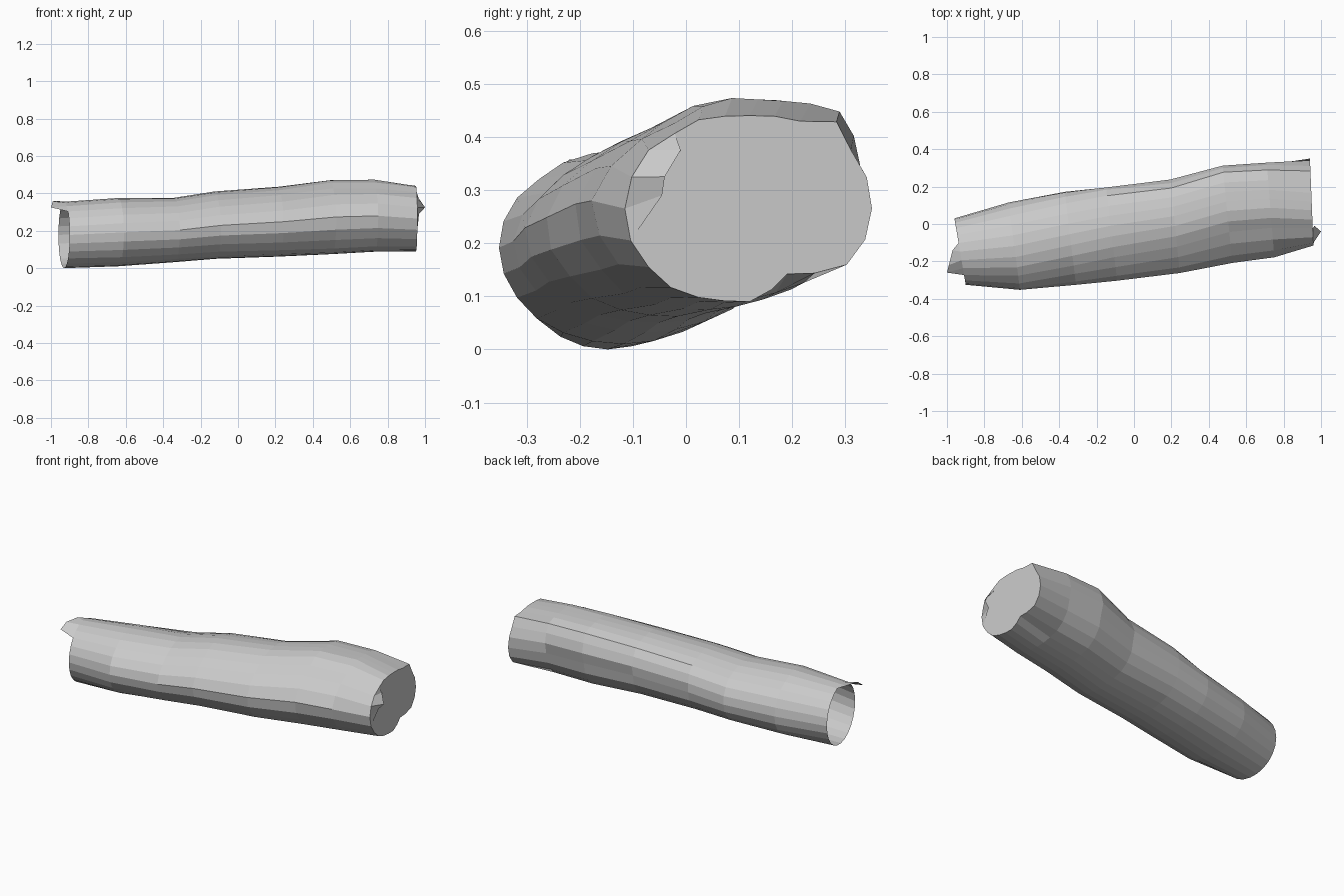
import bpy, bmesh, math, random

if "Cube" in bpy.data.objects:
    bpy.data.objects.remove(bpy.data.objects["Cube"])

random.seed(4)
N = 24

bark = bpy.data.materials.new("weathered_grey")
bark.diffuse_color = (0.59, 0.59, 0.59, 1)
bark.use_nodes = True
bark.node_tree.nodes["Principled BSDF"].inputs["Base Color"].default_value = bark.diffuse_color

# Radii every 15 degrees from +y towards +z: broken end, then trunk
END = [.23, .228, .22, .231, .19, .18, .175, .18, .193, .2, .22, .23,
       .235, .232, .22, .21, .193, .18, .175, .158, .142, .172, .211, .225]
TRUNK = END[:]
TRUNK[3] = .215
TRUNK[8:11] = [.186, .19, .21]
TRUNK[19:23] = [.176, .183, .2, .213]

# Rings along the log: x, y min, y max, z min, z max, shear, upper lean
RINGS = [(-.93, -.325, .03, .0, .355, -.17, 0),
         (-.64, -.352, .115, .01, .375, -.13, 0),
         (-.34, -.325, .172, .032, .376, -.12, .1),
         (-.12, -.303, .195, .05, .41, -.12, .2),
         (.22, -.262, .238, .062, .435, -.10, .3),
         (.50, -.208, .312, .075, .47, -.10, .4),
         (.73, -.178, .328, .088, .473, -.08, .35),
         (.95, -.115, .35, .09, .44, -.04, 0)]


def ring_points(i):
    """Closed section blending from round to the lumpy end profile."""
    x, y0, y1, z0, z1, shear, lean = RINGS[i]
    last = i == len(RINGS) - 1
    t = min(1, i / 5)
    pts = []
    for k in range(N):
        a = math.tau * k / N
        r = (1 - t) * .2 + t * (END if last else TRUNK)[k]
        if i and not last and k < 15:
            r *= 1 + random.uniform(-.015, .015)
        z = r * math.sin(a)
        pts.append((r * math.cos(a) + lean * max(0, z), z))
    ys, zs = [p[0] for p in pts], [p[1] for p in pts]
    out = []
    for y, z in pts:
        yy = y0 + (y1 - y0) * (y - min(ys)) / (max(ys) - min(ys))
        zz = z0 + (z1 - z0) * (z - min(zs)) / (max(zs) - min(zs))
        out.append((x + shear * (yy - (y0 + y1) / 2), yy, zz))
    return out


def finish(bm, name):
    mesh = bpy.data.meshes.new(name)
    bm.to_mesh(mesh)
    bm.free()
    mesh.materials.append(bark)
    ob = bpy.data.objects.new(name, mesh)
    bpy.context.collection.objects.link(ob)
    return ob


def splinter(name, base, tips):
    """Torn strip of bark from five rim points out to three tips."""
    bm = bmesh.new()
    b = [bm.verts.new(p) for p in base]
    t = [bm.verts.new(p) for p in tips]
    bm.faces.new((b[0], b[1], t[0]))
    bm.faces.new((b[1], b[2], t[1], t[0]))
    bm.faces.new((b[2], b[3], t[2], t[1]))
    bm.faces.new((b[3], b[4], t[2]))
    # Turn the strip outwards and upwards
    bm.normal_update()
    if sum(f.normal.z for f in bm.faces) < 0:
        bmesh.ops.reverse_faces(bm, faces=bm.faces[:])
    finish(bm, name)


# Log body, hollow at the left and closed by a flat end at the right
sections = [ring_points(i) for i in range(len(RINGS))]
bm = bmesh.new()
loops = [[bm.verts.new(p) for p in s] for s in sections]
for a, b in zip(loops, loops[1:]):
    for k in range(N):
        n = (k + 1) % N
        bm.faces.new((a[k], b[k], b[n], a[n]))
bm.faces.new(loops[-1])
bmesh.ops.recalc_face_normals(bm, faces=bm.faces[:])
finish(bm, "log_body")

# Torn bark at both ends
splinter("right_splinter", sections[-1][9:14],
         [(.965, -.01, .375), (1, -.04, .325), (.968, -.045, .29)])
splinter("left_splinter", sections[0][5:10],
         [(-.97, -.14, .36), (-.99, -.22, .357), (-1, -.26, .325)])
